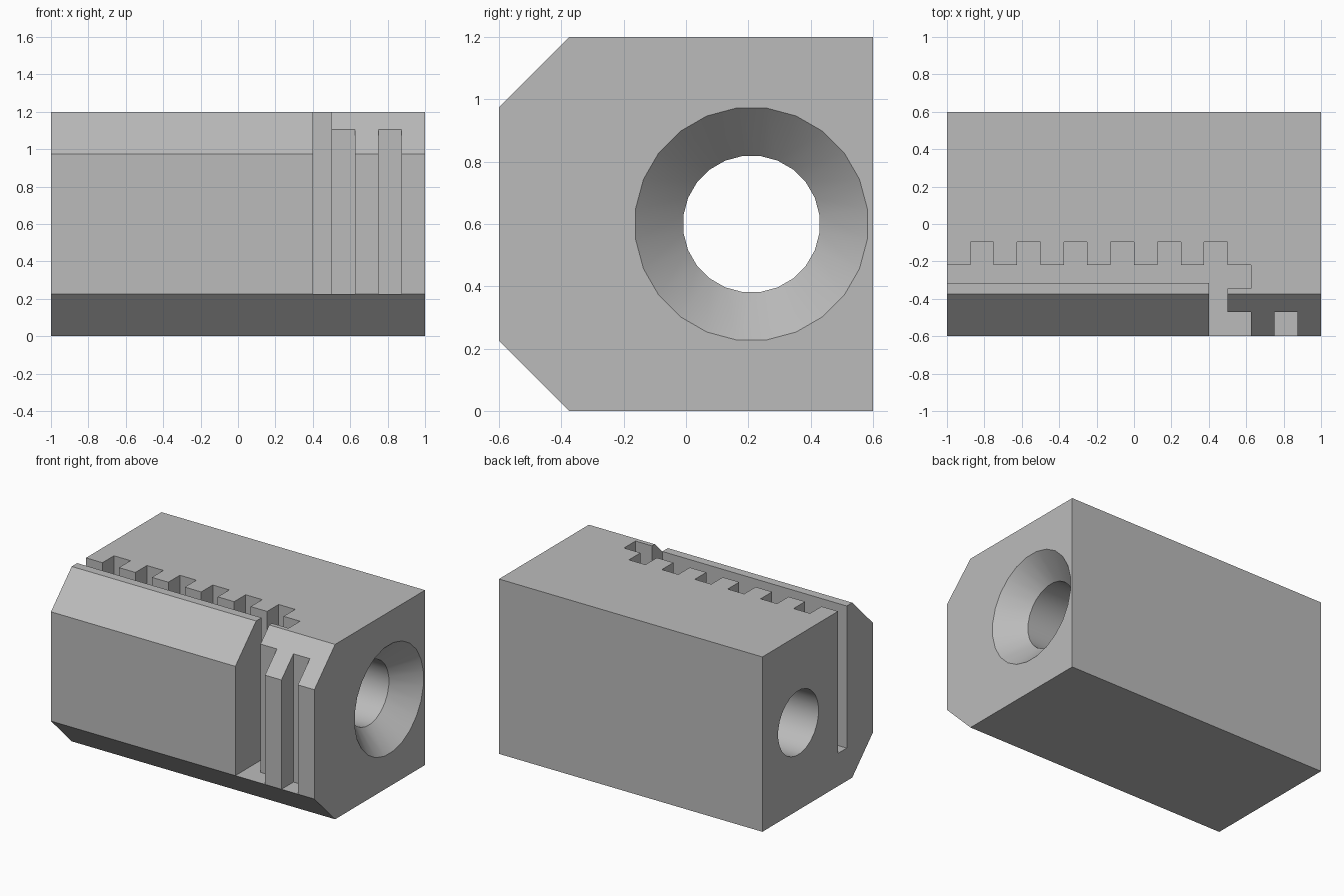
import bpy, bmesh
from math import sin, cos, tau

cube = bpy.data.objects.get("Cube")
if cube:
    bpy.data.objects.remove(cube, do_unlink=True)

grey = bpy.data.materials.new("plain grey")
grey.use_nodes = True
colour = (0.5, 0.5, 0.5, 1)
grey.diffuse_color = colour
grey.node_tree.nodes["Principled BSDF"].inputs["Base Color"].default_value = colour


def loft(name, rings):
    """Closed solid joining matching rings of points, capped at both ends."""
    bm = bmesh.new()
    rows = [[bm.verts.new(p) for p in ring] for ring in rings]
    n = len(rows[0])
    for a, b in zip(rows, rows[1:]):
        for i in range(n):
            j = (i + 1) % n
            bm.faces.new((a[i], a[j], b[j], b[i]))
    bm.faces.new(rows[0][::-1])
    bm.faces.new(rows[-1])
    bmesh.ops.recalc_face_normals(bm, faces=bm.faces)
    mesh = bpy.data.meshes.new(name)
    bm.to_mesh(mesh)
    bm.free()
    mesh.materials.append(grey)
    obj = bpy.data.objects.new(name, mesh)
    bpy.context.collection.objects.link(obj)
    return obj


def slot_cutter(name, outline):
    """Vertical cutter from the slot floor to above the block."""
    return loft(name, [[(x, y, z) for x, y in outline] for z in (0.225, 1.3)])


def circle(x, radius, sides=24):
    return [(x, 0.21 + radius * cos(tau * (i + 0.5) / sides),
             0.6 + radius * sin(tau * (i + 0.5) / sides)) for i in range(sides)]


# Block with its two front edges chamfered
section = [(-0.375, 0), (0.6, 0), (0.6, 1.2), (-0.375, 1.2), (-0.6, 0.975), (-0.6, 0.225)]
block = loft("keyway_block", [[(x, y, z) for y, z in section] for x in (-1, 1)])

# Toothed keyway with its bent front opening
keyway = [(-1.1, -0.22), (-1.1, -0.315), (0.4, -0.315), (0.4, -0.7),
          (0.625, -0.7), (0.625, -0.47), (0.5, -0.47), (0.5, -0.345),
          (0.625, -0.345), (0.625, -0.22)]
for k in range(6):
    right = 0.5 - 0.25 * k
    left = right - 0.125
    keyway += [(right, -0.22), (right, -0.095), (left, -0.095), (left, -0.22)]

# Straight groove beside the opening
groove = [(0.75, -0.7), (0.875, -0.7), (0.875, -0.47), (0.75, -0.47)]

# Countersunk bore through the length
bore = [circle(-1.1, 0.22), circle(0.845, 0.22), circle(1, 0.375), circle(1.05, 0.425)]

cutters = [slot_cutter("keyway_cutter", keyway),
           slot_cutter("groove_cutter", groove),
           loft("bore_cutter", bore)]
for cutter in cutters:
    mod = block.modifiers.new(cutter.name, "BOOLEAN")
    mod.operation = "DIFFERENCE"
    mod.solver = "EXACT"
    mod.object = cutter
    cutter.hide_render = True

# Apply the cuts, then remove the cutters
bpy.context.view_layer.objects.active = block
block.select_set(True)
for mod in list(block.modifiers):
    bpy.ops.object.modifier_apply(modifier=mod.name)
for cutter in cutters:
    bpy.data.objects.remove(cutter, do_unlink=True)
bpy.ops.object.shade_smooth_by_angle()
